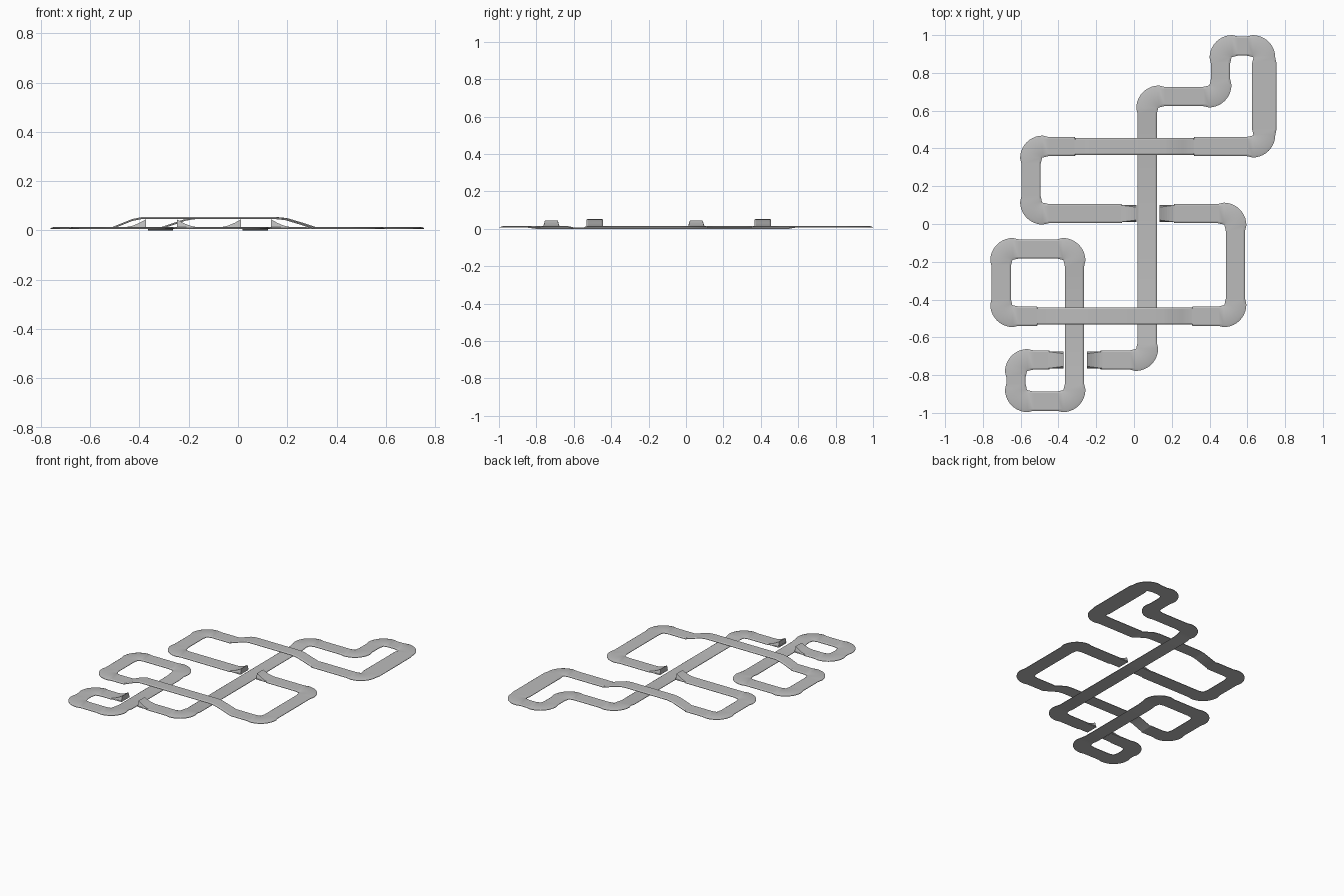
import bpy, bmesh, math
from mathutils import Vector

if "Cube" in bpy.data.objects:
    bpy.data.objects.remove(bpy.data.objects["Cube"])

grey = bpy.data.materials.new("track grey")
grey.use_nodes = True
color = (0.5, 0.5, 0.5, 1)
grey.diffuse_color = color
grey.node_tree.nodes["Principled BSDF"].inputs["Base Color"].default_value = color

BASE, THICK = 0.006, 0.008
RADIUS = 0.062
STRAIGHT, WIDE, NARROW, BEND = 0.051, 0.065, 0.045, 0.058
DIP, DECK = -0.006, 0.04


def skin(name, rings):
    """Join a row of equal cross-sections into a closed solid."""
    bm = bmesh.new()
    rows = [[bm.verts.new(p) for p in ring] for ring in rings]
    for a, b in zip(rows, rows[1:]):
        for i in range(len(a)):
            j = (i + 1) % len(a)
            bm.faces.new((a[i], a[j], b[j], b[i]))
    bm.faces.new(rows[0])
    bm.faces.new(rows[-1])
    bmesh.ops.recalc_face_normals(bm, faces=bm.faces)
    mesh = bpy.data.meshes.new(name)
    bm.to_mesh(mesh)
    bm.free()
    mesh.materials.append(grey)
    obj = bpy.data.objects.new(name, mesh)
    bpy.context.collection.objects.link(obj)
    return obj


def section(pos, direction, half, bevel):
    """Flat slab section with sloping shoulders."""
    side = Vector((-direction.y, direction.x, 0)).normalized()
    up = Vector((0, 0, THICK))
    base = Vector((pos.x, pos.y, pos.z + BASE))
    inner = half - bevel
    return [base - side * half, base + side * half,
            base + side * half + up * 0.4, base + side * inner + up,
            base - side * inner + up, base - side * half + up * 0.4]


def road(name, stops):
    """Sweep the road; each stop is x, y, height, half width of the next leg."""
    pts = [Vector(s[:3]) for s in stops]
    rings = []
    for i, p in enumerate(pts):
        after = (pts[min(i + 1, len(pts) - 1)] - pts[min(i, len(pts) - 2)])
        before = (p - pts[i - 1]) if i else after
        after.z = before.z = 0
        after.normalize()
        before.normalize()
        old, new = stops[max(i - 1, 0)][3], stops[i][3]
        if before.dot(after) > 0.9:
            rings.append(section(p, after, old, 0.008))
            if abs(old - new) > 0.001:
                rings.append(section(p + after * 0.004, after, new, 0.008))
            continue
        # Rounded bend, a little wider than the straights
        start = p - before * RADIUS
        rings.append(section(start - before * 0.03, before, old, 0.008))
        for k in range(11):
            t = k / 10 * math.pi / 2
            q = start + before * RADIUS * math.sin(t) + after * RADIUS * (1 - math.cos(t))
            rings.append(section(q, before * math.cos(t) + after * math.sin(t), BEND, 0.014))
        rings.append(section(p + after * (RADIUS + 0.03), after, new, 0.008))
    obj = skin(name, rings)
    bpy.context.view_layer.objects.active = obj
    obj.select_set(True)
    bpy.ops.object.shade_smooth_by_angle(angle=math.radians(20))
    obj.select_set(False)


def ramp(name, lip, foot, y, height):
    """Curved wedge, tallest at the lip beside the jump."""
    rings = []
    for k in range(7):
        t = k / 6
        x = foot + (lip - foot) * t
        z = BASE + THICK - 0.001
        top = z + 0.001 + height * t ** 1.6
        half = 0.044 - 0.01 * t
        rings.append([(x, y - 0.044, z), (x, y + 0.044, z),
                      (x, y + half, top), (x, y - half, top)])
    skin(name, rings)


S, W, N = STRAIGHT, WIDE, NARROW
JUMP_A, JUMP_B = 0.055, -0.72

# Northern half: long straight, hairpin, upper bridge, first jump
road("north_road", [
    (-0.25, JUMP_B, 0, N), (-0.18, JUMP_B, 0, S), (0.07, JUMP_B, 0, S),
    (0.07, -0.6, DIP, S), (0.07, 0.55, DIP, S), (0.07, 0.675, 0, S),
    (0.458, 0.675, 0, S), (0.458, 0.942, 0, S), (0.69, 0.942, 0, W),
    (0.69, 0.41, 0, S), (0.32, 0.41, 0, N), (0.26, 0.41, 0.018, N),
    (0.2, 0.41, 0.036, N), (0.16, 0.41, DECK, N), (-0.17, 0.41, DECK, N),
    (-0.21, 0.41, 0.034, N), (-0.31, 0.41, 0, S), (-0.545, 0.41, 0, S),
    (-0.545, JUMP_A, 0, S), (-0.066, JUMP_A, 0, N), (0.012, JUMP_A, 0, N)])

# Southern half: lower bridge, two loops, second jump
road("south_road", [
    (0.134, JUMP_A, 0, N), (0.21, JUMP_A, 0, S), (0.537, JUMP_A, 0, S),
    (0.537, -0.488, 0, S), (0.31, -0.488, 0, N), (0.25, -0.488, 0.018, N),
    (0.19, -0.488, 0.036, N), (0.15, -0.488, DECK, N), (-0.39, -0.488, DECK, N),
    (-0.43, -0.488, 0.032, N), (-0.51, -0.488, 0, S), (-0.703, -0.488, 0, S),
    (-0.703, -0.132, 0, S), (-0.315, -0.132, 0, S), (-0.315, -0.27, DIP, S),
    (-0.315, -0.8, DIP, S), (-0.315, -0.938, 0, S), (-0.625, -0.938, 0, S),
    (-0.625, JUMP_B, 0, S), (-0.45, JUMP_B, 0, N), (-0.374, JUMP_B, 0, N)])

# Take-off and landing ramps
for label, y, takeoff, landing in (("first", JUMP_A, 0.012, 0.134),
                                   ("second", JUMP_B, -0.374, -0.248)):
    ramp(label + "_takeoff_ramp", takeoff, takeoff - 0.08, y, 0.031)
    ramp(label + "_landing_ramp", landing, landing + 0.08, y, 0.031)
